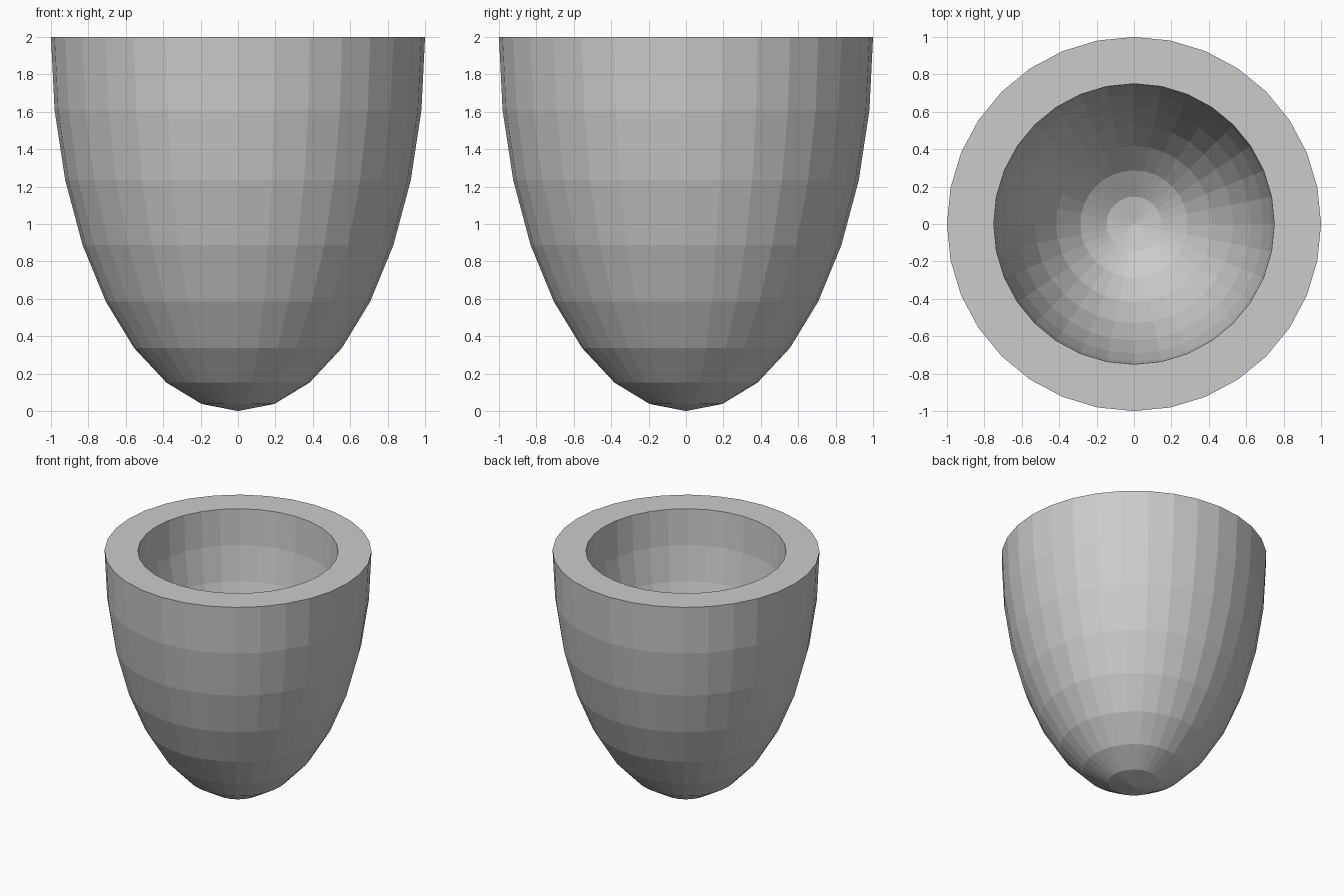
import bpy, bmesh
from math import sin, cos, pi

if "Cube" in bpy.data.objects:
    bpy.data.objects.remove(bpy.data.objects["Cube"])

SIDES, RINGS = 32, 8


def bowl_profile(radius, depth, rim_z):
    # quarter ellipse from the bottom pole up to the rim
    return [(radius * sin(k * pi / 2 / RINGS), rim_z - depth * cos(k * pi / 2 / RINGS))
            for k in range(RINGS + 1)]


# Closed wall profile: up the outside, across the flat rim, down the inside
outer = bowl_profile(1.0, 2.0, 2.0)
inner = bowl_profile(0.75, 1.5, 2.0)
profile = outer + inner[::-1]

bm = bmesh.new()
verts = [bm.verts.new((r, 0, z)) for r, z in profile]
edges = [bm.edges.new(pair) for pair in zip(verts, verts[1:])]
bmesh.ops.spin(bm, geom=verts + edges, cent=(0, 0, 0), axis=(0, 0, 1),
               angle=2 * pi, steps=SIDES, use_merge=False)
bmesh.ops.remove_doubles(bm, verts=bm.verts[:], dist=1e-4)
bmesh.ops.recalc_face_normals(bm, faces=bm.faces[:])

mesh = bpy.data.meshes.new("cup")
bm.to_mesh(mesh)
bm.free()
cup = bpy.data.objects.new("cup", mesh)
bpy.context.collection.objects.link(cup)
